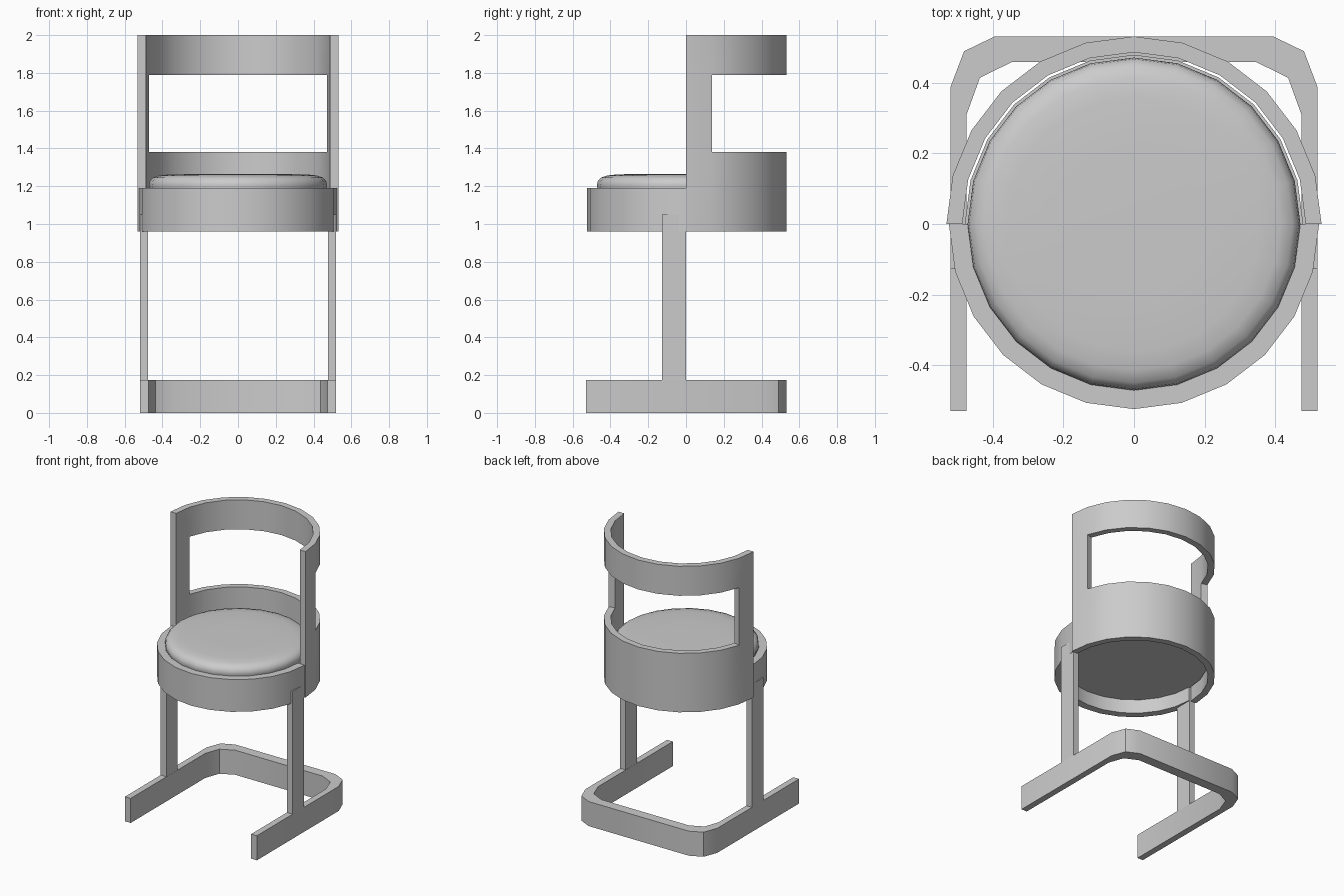
import bpy, bmesh
from math import cos, sin, pi, radians

cube = bpy.data.objects.get("Cube")
if cube:
    bpy.data.objects.remove(cube, do_unlink=True)

SIDES = 24
grey = bpy.data.materials.new("light grey")
grey.use_nodes = True
colour = (0.6, 0.6, 0.6, 1)
grey.diffuse_color = colour
grey.node_tree.nodes["Principled BSDF"].inputs["Base Color"].default_value = colour


def finish(name, bm, angle=30):
    bmesh.ops.remove_doubles(bm, verts=bm.verts, dist=0.0001)
    bmesh.ops.recalc_face_normals(bm, faces=bm.faces)
    mesh = bpy.data.meshes.new(name)
    bm.to_mesh(mesh)
    bm.free()
    mesh.materials.append(grey)
    obj = bpy.data.objects.new(name, mesh)
    bpy.context.collection.objects.link(obj)
    bpy.ops.object.select_all(action='DESELECT')
    obj.select_set(True)
    bpy.context.view_layer.objects.active = obj
    bpy.ops.object.shade_smooth_by_angle(angle=radians(angle))
    return obj


def curved_wall(name, inner, outer, levels, filled):
    """Wall of angular cells; only faces next to an empty cell are made."""
    bm = bmesh.new()

    def point(radius, i, k):
        a = 2 * pi * i / SIDES
        return bm.verts.new((radius * cos(a), radius * sin(a), levels[k]))

    def solid(i, k):
        return 0 <= k < len(levels) - 1 and filled(i, k)

    for i in range(SIDES):
        for k in range(len(levels) - 1):
            if not solid(i, k):
                continue
            for r in (inner, outer):
                bm.faces.new([point(r, i, k), point(r, i + 1, k),
                              point(r, i + 1, k + 1), point(r, i, k + 1)])
            for side, edge in ((i - 1, i), (i + 1, i + 1)):
                if not solid(side, k):
                    bm.faces.new([point(inner, edge, k), point(outer, edge, k),
                                  point(outer, edge, k + 1), point(inner, edge, k + 1)])
            for near, lev in ((k - 1, k), (k + 1, k + 1)):
                if not solid(i, near):
                    bm.faces.new([point(inner, i, lev), point(outer, i, lev),
                                  point(outer, i + 1, lev), point(inner, i + 1, lev)])
    return finish(name, bm)


def extruded(name, outline, bottom, top):
    bm = bmesh.new()
    face = bm.faces.new([bm.verts.new((x, y, bottom)) for x, y in outline])
    new = bmesh.ops.extrude_face_region(bm, geom=[face])["geom"]
    bmesh.ops.translate(bm, vec=(0, 0, top - bottom),
                        verts=[v for v in new if isinstance(v, bmesh.types.BMVert)])
    return finish(name, bm)


def lathe(name, profile):
    bm = bmesh.new()
    verts = [bm.verts.new((r, 0, z)) for r, z in profile]
    edges = [bm.edges.new(pair) for pair in zip(verts, verts[1:])]
    bmesh.ops.spin(bm, geom=verts + edges, cent=(0, 0, 0), axis=(0, 0, 1),
                   angle=2 * pi, steps=SIDES, use_merge=True)
    return finish(name, bm, 50)


# Backrest shell: rear seat wall, two uprights and the top band
def backrest_cell(i, k):
    return 0 <= i < SIDES // 2 and (k != 1 or i in (0, SIDES // 2 - 1))


curved_wall("backrest_shell", 0.487, 0.532, [0.96, 1.38, 1.79, 2.0], backrest_cell)

# Front half of the seat ring
curved_wall("seat_front_ring", 0.472, 0.525, [0.96, 1.19],
            lambda i, k: SIDES // 2 <= i < SIDES)

# Seat board inside the ring, and the padded cushion on it
lathe("seat_board", [(0, 1.06), (0.48, 1.06), (0.48, 1.18), (0, 1.18)])
lathe("seat_cushion", [(0, 1.17), (0.462, 1.17), (0.472, 1.2), (0.468, 1.225), (0.45, 1.246),
                       (0.415, 1.257), (0.36, 1.263), (0.2, 1.265), (0, 1.265)])

# Floor base: U-shaped rail, open at the front
outer = [(0.52, -0.53), (0.52, 0.39), (0.482, 0.49), (0.395, 0.532)]
inner = [(0.475, -0.53), (0.475, 0.31), (0.437, 0.415), (0.345, 0.46)]


def mirrored(points):
    return points + [(-x, y) for x, y in reversed(points)]


extruded("base_rail", mirrored(outer) + mirrored(inner)[::-1], 0, 0.175)

# Legs from the rail up into the seat ring
for label, s in (("left", 1), ("right", -1)):
    extruded("leg_" + label, [(s * 0.476, -0.127), (s * 0.52, -0.127),
                              (s * 0.52, 0), (s * 0.476, 0)], 0.17, 1.05)
